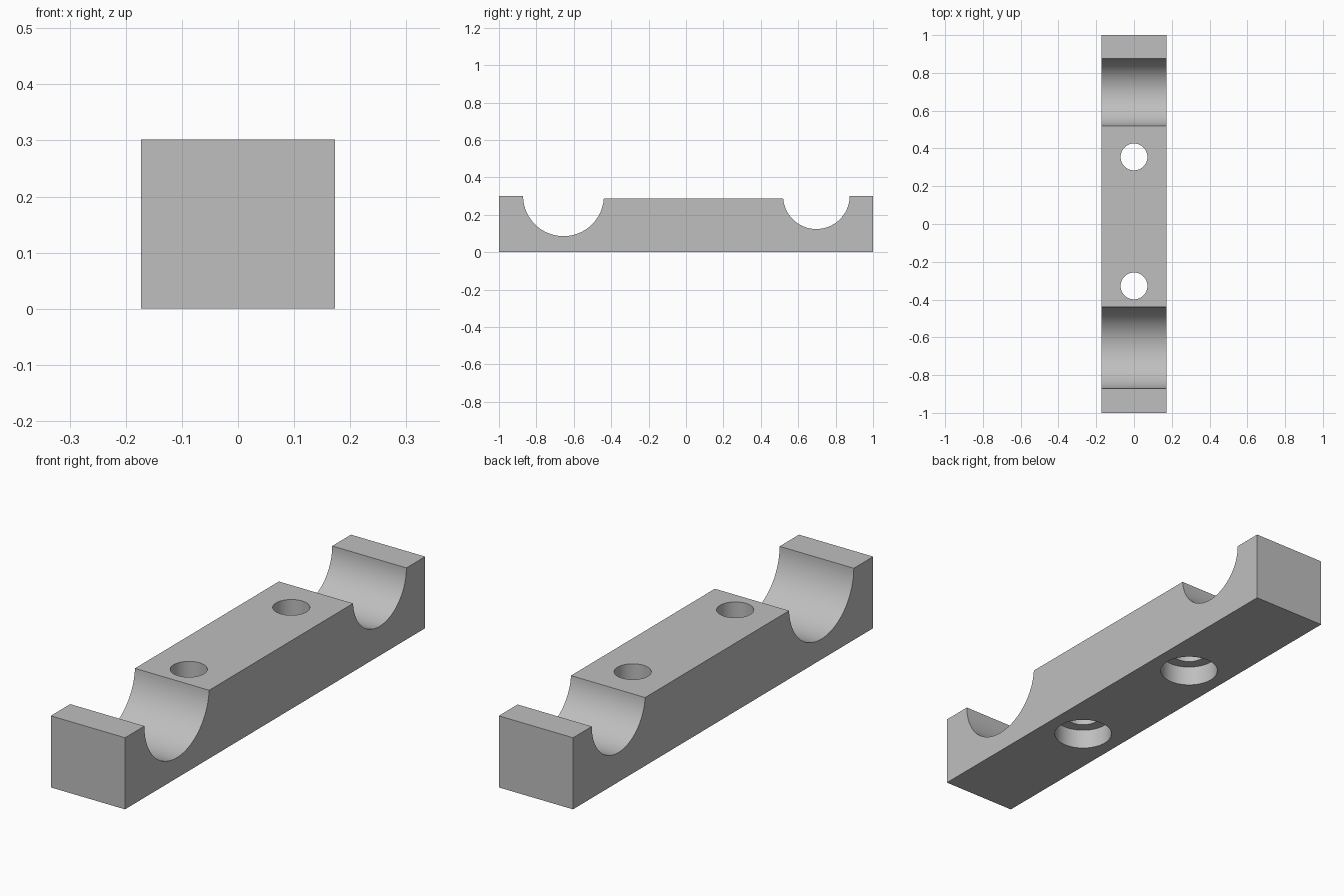
import bpy
import bmesh
import math
from mathutils import Matrix

cube = bpy.data.objects.get("Cube")
if cube:
    bpy.data.objects.remove(cube, do_unlink=True)

HALF_WIDTH = 0.173
END_TOP = 0.302
MID_TOP = 0.288

grey = bpy.data.materials.new("plain grey")
grey.use_nodes = True
colour = (0.52, 0.52, 0.52, 1)
grey.diffuse_color = colour
grey.node_tree.nodes["Principled BSDF"].inputs["Base Color"].default_value = colour


def make_object(name, bm):
    bmesh.ops.recalc_face_normals(bm, faces=bm.faces)
    mesh = bpy.data.meshes.new(name)
    bm.to_mesh(mesh)
    bm.free()
    mesh.materials.append(grey)
    obj = bpy.data.objects.new(name, mesh)
    bpy.context.collection.objects.link(obj)
    return obj


def groove(centre, radius, start_z, end_z, steps=48):
    """Round trough from its front lip to its back lip, as (y, z) points."""
    first = math.pi + math.asin((END_TOP - start_z) / radius)
    last = 2 * math.pi - math.asin((END_TOP - end_z) / radius)
    angles = [first + (last - first) * i / steps for i in range(steps + 1)]
    return [(centre + radius * math.cos(a), END_TOP + radius * math.sin(a)) for a in angles]


# Clamp bar: side profile with a large front and a small back trough
profile = [(-1, 0), (-1, END_TOP)]
profile += groove(-0.655, 0.216, END_TOP, MID_TOP)
profile += groove(0.697, 0.178, MID_TOP, END_TOP)
profile += [(1, END_TOP), (1, 0)]
bm = bmesh.new()
side = bm.faces.new([bm.verts.new((-HALF_WIDTH, y, z)) for y, z in profile])
sweep = bmesh.ops.extrude_face_region(bm, geom=[side])
moved = [v for v in sweep["geom"] if isinstance(v, bmesh.types.BMVert)]
bmesh.ops.translate(bm, verts=moved, vec=(2 * HALF_WIDTH, 0, 0))
bar = make_object("clamp_bar", bm)


def drill(name, y, radius, bottom, top):
    """Cut a vertical round hole in the bar."""
    bm = bmesh.new()
    bmesh.ops.create_cone(bm, cap_ends=True, segments=64, radius1=radius, radius2=radius,
                          depth=top - bottom,
                          matrix=Matrix.Translation((0, y, (top + bottom) / 2)))
    cutter = make_object(name, bm)
    cutter.hide_render = True
    cut = bar.modifiers.new(name, "BOOLEAN")
    cut.operation = "DIFFERENCE"
    cut.solver = "EXACT"
    cut.object = cutter
    bpy.context.view_layer.objects.active = bar
    bpy.ops.object.modifier_apply(modifier=cut.name)
    bpy.data.objects.remove(cutter, do_unlink=True)


# Bolt holes, widened from below for the bolt heads
for label, y in (("front", -0.328), ("back", 0.355)):
    drill(label + "_bolt_hole", y, 0.071, -0.1, 0.5)
    drill(label + "_bolt_head_recess", y, 0.117, -0.1, 0.085)

# Smooth round walls, sharp edges
bpy.ops.object.select_all(action="DESELECT")
bar.select_set(True)
bpy.context.view_layer.objects.active = bar
bpy.ops.object.shade_smooth_by_angle(angle=math.radians(30))
